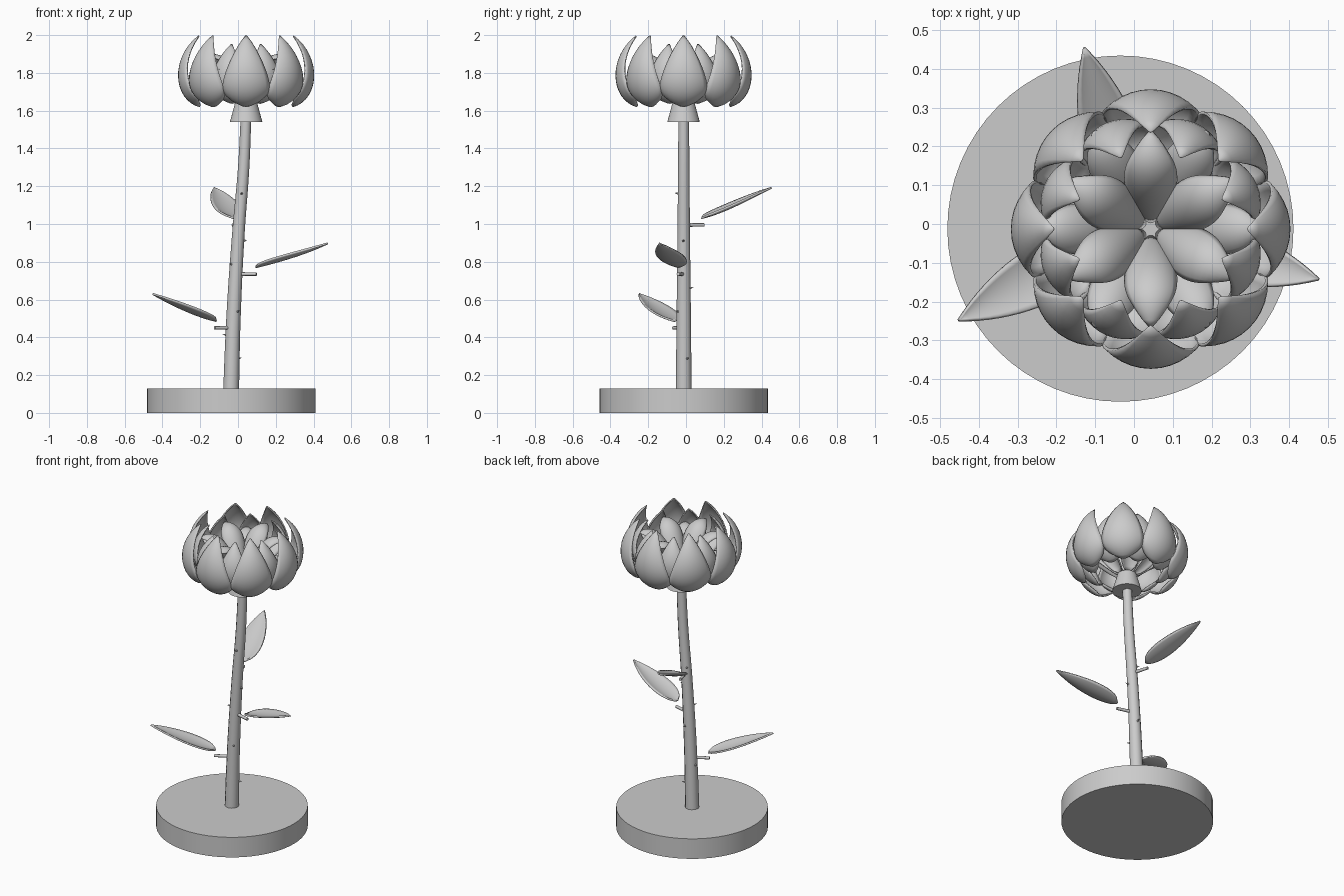
import bpy, bmesh, math
from mathutils import Vector, Matrix

if "Cube" in bpy.data.objects:
    bpy.data.objects.remove(bpy.data.objects["Cube"])

grey = bpy.data.materials.new("plain_grey")
grey.use_nodes = True
colour = (0.6, 0.6, 0.6, 1)
grey.diffuse_color = colour
grey.node_tree.nodes["Principled BSDF"].inputs["Base Color"].default_value = colour


def finish(obj, name):
    obj.name = name
    obj.data.materials.clear()
    obj.data.materials.append(grey)
    bpy.ops.object.select_all(action='DESELECT')
    obj.select_set(True)
    bpy.context.view_layer.objects.active = obj
    bpy.ops.object.shade_smooth_by_angle(angle=math.radians(40))
    return obj


def cone(name, start, end, r1, r2, sides=24):
    start, end = Vector(start), Vector(end)
    axis = end - start
    bpy.ops.mesh.primitive_cone_add(vertices=sides, radius1=r1, radius2=r2, depth=axis.length,
                                    location=(start + end) / 2,
                                    rotation=axis.to_track_quat('Z', 'Y').to_euler())
    return finish(bpy.context.object, name)


def bezier(p, t):
    s = 1 - t
    return p[0] * s**3 + p[1] * 3 * s * s * t + p[2] * 3 * s * t * t + p[3] * t**3


def blade(name, path, half, rise, fall, curl, angle, origin, thick=0.008, rows=16, cols=10):
    """Curled petal or leaf: path holds (radius, height) control points."""
    path = [Vector(p) for p in path]
    peak = rise / (rise + fall)
    top = peak**rise * (1 - peak)**fall
    bm = bmesh.new()
    grid = []
    for i in range(rows + 1):
        t = i / rows
        tt = min(max(t, 0.004), 0.996)
        mid = bezier(path, t)
        tangent = (bezier(path, tt + 0.003) - bezier(path, tt - 0.003)).normalized()
        normal = Vector((-tangent.y, tangent.x))
        w = half * tt**rise * (1 - tt)**fall / top
        row = []
        for j in range(cols + 1):
            a = curl * (2 * j / cols - 1)
            p = mid + normal * (w * (1 - math.cos(a)) / curl)
            row.append(bm.verts.new((p.x, w * math.sin(a) / abs(curl), p.y)))
        grid.append(row)
    for a, b in zip(grid, grid[1:]):
        for j in range(cols):
            bm.faces.new((a[j], a[j + 1], b[j + 1], b[j]))
    bm.transform(Matrix.Translation(origin) @ Matrix.Rotation(math.radians(angle), 4, 'Z'))
    bmesh.ops.recalc_face_normals(bm, faces=bm.faces)
    mesh = bpy.data.meshes.new(name)
    bm.to_mesh(mesh)
    bm.free()
    obj = bpy.data.objects.new(name, mesh)
    bpy.context.collection.objects.link(obj)
    finish(obj, name)
    solid = obj.modifiers.new("thickness", 'SOLIDIFY')
    solid.thickness = thick
    solid.offset = 0
    return obj


# Round base
bpy.ops.mesh.primitive_cylinder_add(vertices=64, radius=0.446, depth=0.13,
                                    location=(-0.035, -0.012, 0.065))
finish(bpy.context.object, "base")

# Tapered, leaning stem
STEM = [(-0.037, 0.1, 0.042), (-0.024, 0.5, 0.038), (0.002, 0.95, 0.033),
        (0.03, 1.3, 0.03), (0.043, 1.58, 0.028)]
curve = bpy.data.curves.new("stem", 'CURVE')
curve.dimensions = '3D'
curve.bevel_depth = 1
curve.bevel_resolution = 4
curve.use_fill_caps = True
spline = curve.splines.new('BEZIER')
spline.bezier_points.add(len(STEM) - 1)
for point, (x, z, r) in zip(spline.bezier_points, STEM):
    point.co = (x, -0.012, z)
    point.radius = r
    point.handle_left_type = point.handle_right_type = 'AUTO'
stem = bpy.data.objects.new("stem", curve)
bpy.context.collection.objects.link(stem)
stem.select_set(True)
bpy.context.view_layer.objects.active = stem
bpy.ops.object.convert(target='MESH')
finish(bpy.context.object, "stem")


def stem_at(z):
    for (x0, z0, r0), (x1, z1, r1) in zip(STEM, STEM[1:]):
        if z0 <= z <= z1:
            t = (z - z0) / (z1 - z0)
            return Vector((x0 + (x1 - x0) * t, -0.012, z)), r0 + (r1 - r0) * t


# Leaves floating just above their stalks: stalk height, angle, near and far reach, tip rise
LEAVES = [(0.45, 209, 0.105, 0.487, 0.18), (0.735, -15, 0.11, 0.503, 0.163),
          (0.995, 106, 0.1, 0.484, 0.197)]
for n, (z, angle, near, far, rise) in enumerate(LEAVES):
    centre, r = stem_at(z)
    out = Vector((math.cos(math.radians(angle)), math.sin(math.radians(angle)), 0))
    cone(f"leaf_stalk_{n + 1}", centre, centre + out * 0.112, 0.01, 0.009, 10)
    path = [(near, 0.037), (near + 0.12, 0.065), (far - 0.12, rise - 0.055), (far, rise)]
    blade(f"leaf_{n + 1}", path, 0.075, 0.55, 0.95, 0.45, angle, centre, 0.01)

# Thorns
for n in range(8):
    z = 0.28 + n * 0.125
    centre, r = stem_at(z)
    a = n * 2.4 + 0.5
    out = Vector((math.cos(a), math.sin(a), 0.2))
    cone(f"thorn_{n + 1}", centre + out * r * 0.8, centre + out * (r + 0.018), 0.008, 0, 8)

# Flower cup
HEAD = Vector((0.043, -0.013, 0))
cone("flower_cup", HEAD + Vector((0, 0, 1.54)), HEAD + Vector((0, 0, 1.65)), 0.086, 0.056, 32)

# Rings of petals: name, count, first angle, path, half width, rise, fall, curl
RINGS = [
    ("outer_petal", 8, 0, [(0.245, 1.622), (0.385, 1.66), (0.4, 1.88), (0.25, 1.995)], 0.137, 0.4, 0.85, 0.8),
    ("middle_petal", 8, 22.5, [(0.19, 1.64), (0.31, 1.67), (0.34, 1.85), (0.2, 1.95)], 0.115, 0.4, 0.85, 0.85),
    ("lower_inner_petal", 6, 0, [(0.04, 1.65), (0.14, 1.78), (0.22, 1.86), (0.29, 1.82)], 0.075, 0.5, 0.7, -1.0),
    ("inner_petal", 6, 30, [(0.02, 1.65), (0.08, 1.86), (0.16, 1.93), (0.25, 1.88)], 0.078, 0.5, 0.7, -1.0),
]
for name, count, first, path, half, rise, fall, curl in RINGS:
    for k in range(count):
        blade(f"{name}_{k + 1}", path, half, rise, fall, curl, first + k * 360 / count, HEAD)
